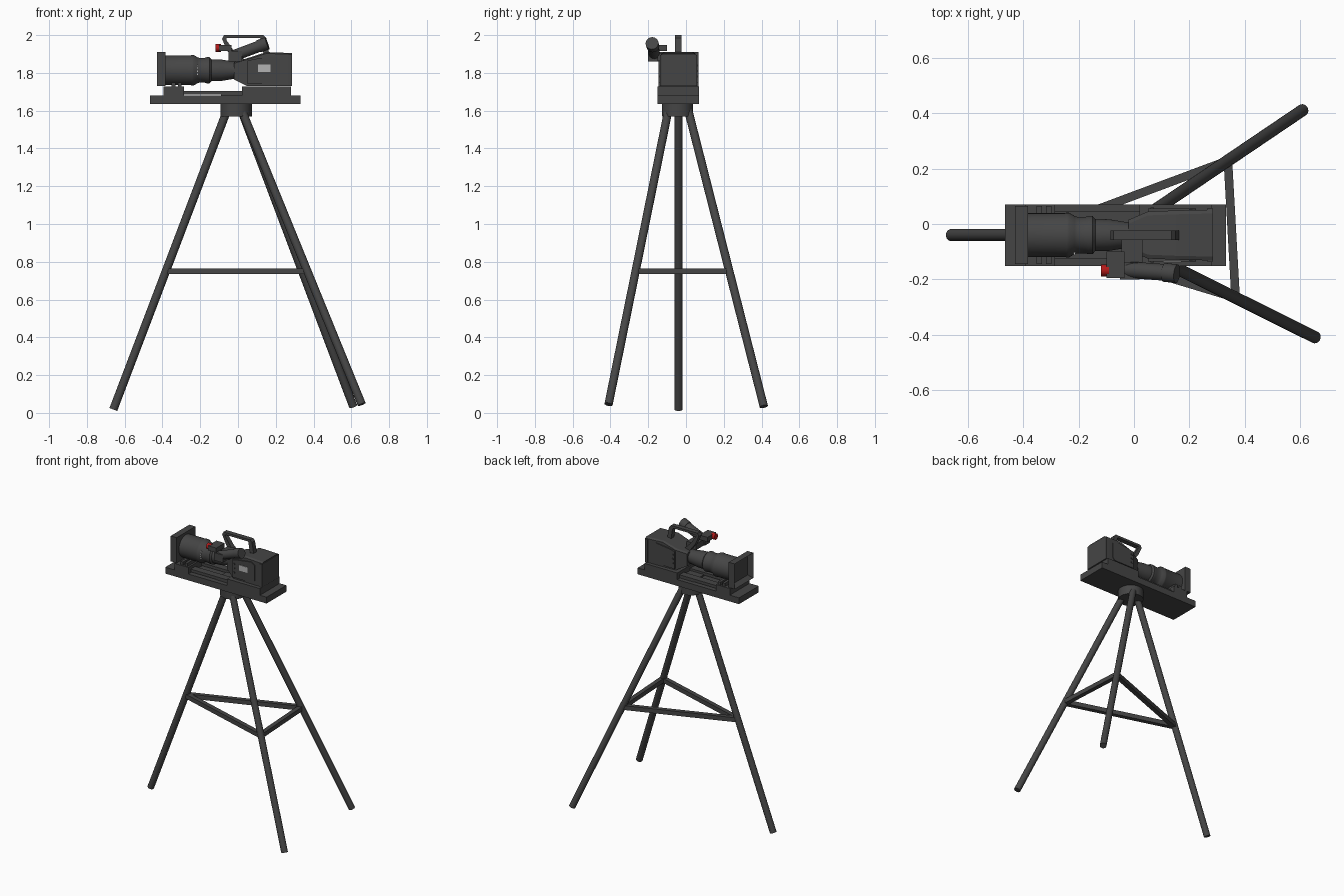
import bpy, bmesh, math
from mathutils import Vector

if "Cube" in bpy.data.objects:
    bpy.data.objects.remove(bpy.data.objects["Cube"])


def mat(name, c):
    m = bpy.data.materials.new(name)
    m.diffuse_color = (*c, 1)
    m.use_nodes = True
    m.node_tree.nodes["Principled BSDF"].inputs["Base Color"].default_value = m.diffuse_color
    return m


DARK = mat("dark grey", (0.06, 0.06, 0.06))
RED = mat("red", (0.45, 0.01, 0.01))
PALE = mat("pale grey", (0.45, 0.45, 0.45))
CY = -0.04  # centre line of the camera and stand


def finish(name, bm, m=DARK, smooth=False):
    bmesh.ops.recalc_face_normals(bm, faces=bm.faces)
    me = bpy.data.meshes.new(name)
    bm.to_mesh(me)
    bm.free()
    me.materials.append(m)
    ob = bpy.data.objects.new(name, me)
    bpy.context.collection.objects.link(ob)
    if smooth:
        bpy.context.view_layer.objects.active = ob
        ob.select_set(True)
        bpy.ops.object.shade_smooth_by_angle(angle=math.radians(35))
        ob.select_set(False)
    return ob


def box(name, x, y, z, m=DARK, inset=None):
    """Box from ranges; inset = (face direction, margin, depth) sinks one face."""
    bm = bmesh.new()
    bmesh.ops.create_cube(bm, size=1)
    for v in bm.verts:
        v.co = Vector([r[0] + (c + 0.5) * (r[1] - r[0]) for c, r in zip(v.co, (x, y, z))])
    if inset:
        bm.normal_update()
        d, margin, depth = inset
        f = [f for f in bm.faces if f.normal.dot(Vector(d)) > 0.9]
        bmesh.ops.inset_region(bm, faces=f, thickness=margin, use_even_offset=True)
        bmesh.ops.translate(bm, verts=f[0].verts, vec=Vector(d) * -depth)
    return finish(name, bm, m)


def rod(name, a, b, r, segs=20, m=DARK, r2=None):
    a, b = Vector(a), Vector(b)
    bm = bmesh.new()
    bmesh.ops.create_cone(bm, cap_ends=True, segments=segs, radius1=r,
                          radius2=r if r2 is None else r2, depth=(b - a).length)
    q = (b - a).to_track_quat('Z', 'Y')
    for v in bm.verts:
        v.co = q @ v.co + (a + b) / 2
    return finish(name, bm, m, True)


def bar(name, a, b, w):
    """Square bar lying level between two points."""
    a, b = Vector(a), Vector(b)
    bm = bmesh.new()
    bmesh.ops.create_cube(bm, size=1)
    d = (b - a).normalized()
    side = d.cross(Vector((0, 0, 1)))
    for v in bm.verts:
        v.co = (a + b) / 2 + d * v.co.x * (b - a).length + side * v.co.y * w + Vector((0, 0, v.co.z * w))
    return finish(name, bm)


def lathe_x(name, prof, cy, cz, segs=40):
    """Turned part around a lengthwise axis, profile of (x, radius)."""
    bm = bmesh.new()
    rings = [[bm.verts.new((x, cy + r * math.cos(2 * math.pi * i / segs),
                            cz + r * math.sin(2 * math.pi * i / segs))) for i in range(segs)]
             for x, r in prof]
    for p, q in zip(rings, rings[1:]):
        for i in range(segs):
            j = (i + 1) % segs
            bm.faces.new((p[i], p[j], q[j], q[i]))
    bm.faces.new(rings[0])
    bm.faces.new(rings[-1])
    return finish(name, bm, DARK, True)


def prism(name, pts, y0, y1, m=DARK):
    """Side outline (x, z) given thickness along y."""
    bm = bmesh.new()
    f = bm.faces.new([bm.verts.new((x, y0, z)) for x, z in pts])
    g = bmesh.ops.extrude_face_region(bm, geom=[f])["geom"]
    bmesh.ops.translate(bm, vec=(0, y1 - y0, 0), verts=[v for v in g if isinstance(v, bmesh.types.BMVert)])
    return finish(name, bm, m)


# Tripod: legs, level braces and head
legs = [((-0.07, CY, 1.57), (-0.66, CY, 0.018)),
        ((0.03, 0.02, 1.57), (0.61, 0.412, 0.034)),
        ((0.033, -0.10, 1.57), (0.655, -0.41, 0.045))]
knees = []
for i, (a, b) in enumerate(legs):
    a, b = Vector(a), Vector(b)
    rod(f"tripod_leg_{i + 1}", a + (a - b) * 0.02, b, 0.022)
    knees.append(a.lerp(b, (a.z - 0.75) / (a.z - b.z)))
for i in range(3):
    bar(f"tripod_brace_{i + 1}", knees[i], knees[(i + 1) % 3], 0.031)
rod("tripod_head", (-0.01, -0.045, 1.57), (-0.01, -0.045, 1.64), 0.083, 40)

# Mounting plate, blocks and rails
box("mounting_plate", (-0.467, 0.332), (-0.152, 0.07), (1.635, 1.68))
box("front_block", (-0.395, -0.285), (-0.152, 0.07), (1.68, 1.727))
box("rear_block", (0.02, 0.28), (-0.152, 0.07), (1.68, 1.727))
for i, x in enumerate((-0.352, -0.318)):
    box(f"lens_cradle_{i + 1}", (x, x + 0.02), (-0.145, 0.065), (1.727, 1.75))
for s in (-1, 1):
    box("rail_left" if s < 0 else "rail_right", (-0.29, 0.03),
        sorted((CY + s * 0.035, CY + s * 0.085)), (1.685, 1.705))
box("rail_slab", (-0.09, 0.02), (-0.12, 0.04), (1.68, 1.69))

# Lens with square hood
lathe_x("lens_barrel", [(-0.39, 0.079), (-0.25, 0.079), (-0.245, 0.081), (-0.235, 0.081),
                        (-0.215, 0.069), (-0.205, 0.066), (-0.175, 0.066), (-0.165, 0.069),
                        (-0.15, 0.069), (-0.14, 0.058), (-0.09, 0.057), (-0.03, 0.047),
                        (0.02, 0.047)], CY, 1.814)
box("lens_hood", (-0.43, -0.383), (-0.145, 0.066), (1.73, 1.91), inset=((-1, 0, 0), 0.022, 0.03))
for k in range(4):
    z = 1.79 + k * 0.016
    y = CY - math.sqrt(0.0685 ** 2 - (z - 1.814) ** 2)
    box(f"lens_mark_{k + 1}", (-0.218, -0.212), (y - 0.006, y + 0.003), (z, z + 0.007), PALE)

# Camera body: lofted cross-sections of (x, half width, bottom, top)
bm = bmesh.new()
prev = None
for x, w, lo, hi in ((-0.02, 0.055, 1.765, 1.858), (0.05, 0.085, 1.73, 1.878),
                     (0.15, 0.089, 1.73, 1.91), (0.285, 0.092, 1.73, 1.905)):
    c = 0.007
    ring = [bm.verts.new((x, CY + a * w, z)) for a, z in
            ((-1, lo), (1, lo), (1, hi - c))]
    ring += [bm.verts.new((x, CY + w - 2 * c, hi)), bm.verts.new((x, CY - w + 2 * c, hi)),
             bm.verts.new((x, CY - w, hi - c))]
    if prev:
        for i in range(6):
            bm.faces.new((prev[i], prev[(i + 1) % 6], ring[(i + 1) % 6], ring[i]))
    else:
        bm.faces.new(ring)
    prev = ring
end = bm.faces.new(prev)
bmesh.ops.recalc_face_normals(bm, faces=bm.faces)
bmesh.ops.inset_region(bm, faces=[end], thickness=0.012, use_even_offset=True)
bmesh.ops.translate(bm, verts=end.verts, vec=(-0.006, 0, 0))
finish("camera_body", bm)
box("rear_frame", (0.265, 0.284), (CY - 0.097, CY + 0.097), (1.73, 1.895))

# Side panels, buttons and pale screen
panel = [(0.05, 1.742), (0.21, 1.742), (0.225, 1.76), (0.225, 1.87), (0.20, 1.888), (0.10, 1.875), (0.05, 1.865)]
for s, n in ((-1, "front"), (1, "back")):
    prism(n + "_side_panel", panel, CY + s * 0.08, CY + s * 0.096)
    for k in range(3):
        box(f"{n}_button_{k + 1}", (0.06, 0.072), sorted((CY + s * 0.09, CY + s * 0.1)),
            (1.775 + k * 0.03, 1.785 + k * 0.03))
box("side_screen", (0.105, 0.172), (CY - 0.100, CY - 0.094), (1.805, 1.845), PALE)

# Carry handle: swept loop in side view
bm = bmesh.new()
outer = [(-0.005, 1.85), (-0.055, 1.915), (-0.085, 1.98), (-0.075, 2.0), (0.135, 2.0), (0.15, 1.985), (0.165, 1.90)]
inner = [(0.035, 1.86), (-0.025, 1.92), (-0.062, 1.975), (-0.06, 1.984), (0.115, 1.984), (0.122, 1.978), (0.135, 1.90)]
loops = [[[bm.verts.new((x, y, z)) for x, z in p] for p in (outer, inner)] for y in (CY - 0.017, CY + 0.017)]
(o0, i0), (o1, i1) = loops
for k in range(6):
    for a, b in ((o0, i0), (i0, i1), (i1, o1), (o1, o0)):
        bm.faces.new((a[k], a[k + 1], b[k + 1], b[k]))
for k in (0, 6):
    bm.faces.new((o0[k], i0[k], i1[k], o1[k]))
finish("carry_handle", bm)

# Viewfinder and microphone with red tip
rod("viewfinder_tube", (-0.03, -0.165, 1.888), (0.125, -0.176, 1.946), 0.03, 24)
rod("viewfinder_eyecup", (0.11, -0.175, 1.941), (0.155, -0.18, 1.957), 0.034, 24)
box("viewfinder_block", (-0.05, 0.02), (-0.20, -0.14), (1.86, 1.915))
box("viewfinder_arm", (-0.045, 0.03), (-0.15, -0.05), (1.862, 1.905))
box("microphone_block", (-0.10, -0.035), (-0.195, -0.10), (1.915, 1.948))
rod("microphone_tip", (-0.12, -0.168, 1.932), (-0.09, -0.168, 1.932), 0.021, 20, RED)
